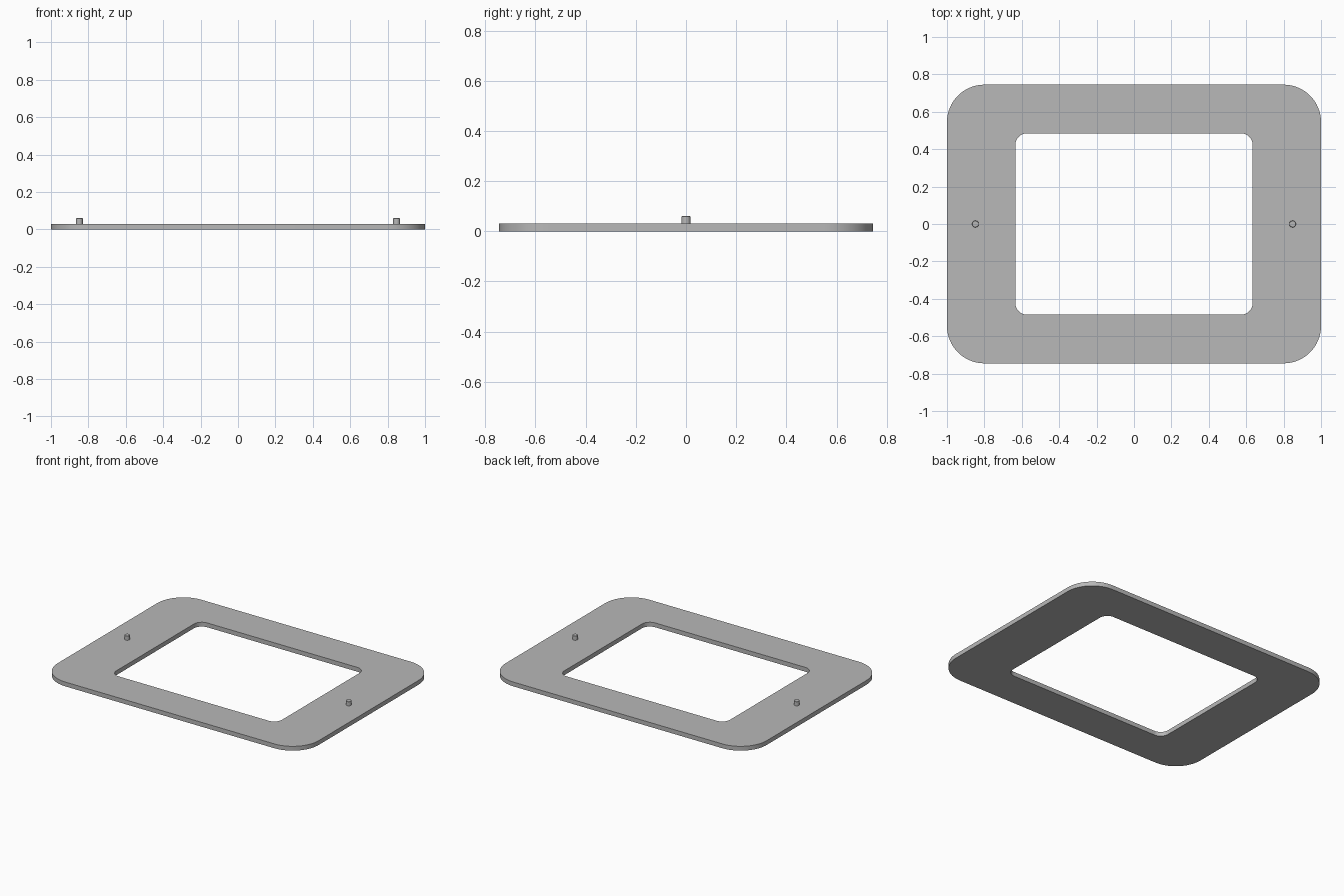
import bpy, bmesh
from math import sin, cos, pi, radians

cube = bpy.data.objects.get("Cube")
if cube:
    bpy.data.objects.remove(cube, do_unlink=True)

THICK = 0.03
STEPS = 16

grey = bpy.data.materials.new("plain grey")
grey.use_nodes = True
colour = (0.48, 0.48, 0.48, 1)
grey.diffuse_color = colour
grey.node_tree.nodes["Principled BSDF"].inputs["Base Color"].default_value = colour


def rounded_rectangle(hx, hy, radius):
    """Outline points of a rounded rectangle, counter-clockwise."""
    points = []
    for corner, (sx, sy) in enumerate([(1, 1), (-1, 1), (-1, -1), (1, -1)]):
        for i in range(STEPS + 1):
            a = (corner + i / STEPS) * pi / 2
            points.append((sx * (hx - radius) + radius * cos(a),
                           sy * (hy - radius) + radius * sin(a)))
    return points


def finish(name, bm):
    bmesh.ops.recalc_face_normals(bm, faces=bm.faces)
    mesh = bpy.data.meshes.new(name)
    bm.to_mesh(mesh)
    bm.free()
    mesh.materials.append(grey)
    obj = bpy.data.objects.new(name, mesh)
    bpy.context.collection.objects.link(obj)
    bpy.ops.object.select_all(action='DESELECT')
    obj.select_set(True)
    bpy.context.view_layer.objects.active = obj
    bpy.ops.object.shade_smooth_by_angle(angle=radians(30))
    return obj


# Flat frame: four matching outlines joined into a closed ring
outer = rounded_rectangle(1.0, 0.745, 0.2)
inner = rounded_rectangle(0.634, 0.484, 0.06)
bm = bmesh.new()
rings = [[bm.verts.new((x, y, z)) for x, y in outline]
         for outline, z in ((outer, 0), (outer, THICK), (inner, THICK), (inner, 0))]
count = len(outer)
for r in range(4):
    a, b = rings[r], rings[(r + 1) % 4]
    for i in range(count):
        j = (i + 1) % count
        bm.faces.new((a[i], a[j], b[j], b[i]))
finish("frame_plate", bm)

# Locating pegs with a slightly eased top edge
for side, x in (("left", 0.848), ("right", -0.848)):
    bm = bmesh.new()
    bmesh.ops.create_cone(bm, cap_ends=True, segments=32, radius1=0.018,
                          radius2=0.018, depth=THICK)
    rim = [e for e in bm.edges if all(v.co.z > 0 for v in e.verts)]
    bmesh.ops.bevel(bm, geom=rim, offset=0.002, segments=1, affect='EDGES')
    peg = finish(side + "_peg", bm)
    peg.location = (x, 0, THICK * 1.5)
